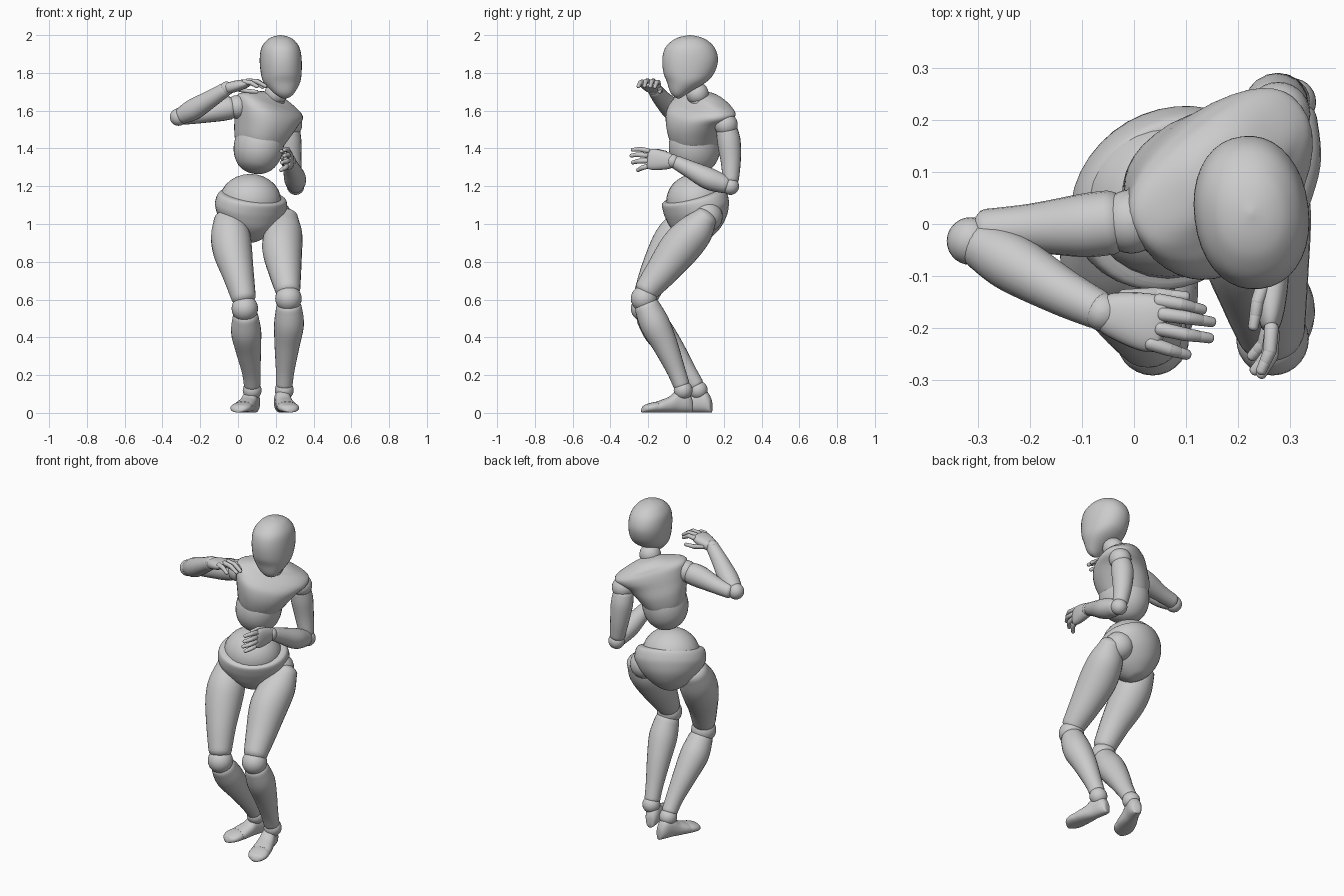
import bpy, bmesh, math
from mathutils import Vector as V


def dense(rows, k=5):
    """Catmull-Rom interpolation of rows of numbers."""
    out = []
    for i in range(len(rows) - 1):
        p0, p1, p2, p3 = (rows[max(0, min(len(rows) - 1, i + j))] for j in (-1, 0, 1, 2))
        for s in range(k):
            t = s / k
            out.append([0.5 * (2 * b + (c - a) * t + (2 * a - 5 * b + 4 * c - d) * t * t
                        + (3 * b - a - 3 * c + d) * t ** 3) for a, b, c, d in zip(p0, p1, p2, p3)])
    return out + [list(rows[-1])]


def skin(name, rings, n=24, p=2.0):
    """Skin closed superellipse rings given as (centre, half axis A, half axis B)."""
    bm = bmesh.new()
    loops = []
    for c, a, b in rings:
        loop = []
        for i in range(n):
            t = 2 * math.pi * i / n
            co, si = math.cos(t), math.sin(t)
            loop.append(bm.verts.new(c + a * math.copysign(abs(co) ** (2 / p), co)
                                     + b * math.copysign(abs(si) ** (2 / p), si)))
        loops.append(loop)
    for q, r in zip(loops, loops[1:]):
        for i in range(n):
            bm.faces.new((q[i], q[(i + 1) % n], r[(i + 1) % n], r[i]))
    bm.faces.new(loops[0][::-1])
    bm.faces.new(loops[-1])
    bmesh.ops.recalc_face_normals(bm, faces=bm.faces)
    me = bpy.data.meshes.new(name)
    bm.to_mesh(me)
    bm.free()
    ob = bpy.data.objects.new(name, me)
    bpy.context.collection.objects.link(ob)
    bpy.context.view_layer.objects.active = ob
    ob.select_set(True)
    bpy.ops.object.shade_smooth_by_angle(angle=math.radians(45))
    ob.select_set(False)
    return ob


def body(name, origin, A, B, U, rows, p=2.0):
    """Loft along U; rows are (u, half A, half B, shift A, shift B)."""
    o, A, B, U = V(origin), V(A).normalized(), V(B).normalized(), V(U).normalized()
    skin(name, [(o + U * u + A * sa + B * sb, A * max(a, .002), B * max(b, .002))
                for u, a, b, sa, sb in dense(rows)], 36, p)


def tube(name, pts, n=20, cap=0.6, k=5):
    """Round limb through (x, y, z, radius) with domed ends."""
    d = dense(pts, k)
    axis = V(d[-1][:3]) - V(d[0][:3])
    a = axis.cross(V((0, 0, 1)) if abs(axis.normalized().z) < 0.8 else V((0, 1, 0))).normalized()
    rings = []
    for i, r in enumerate(d):
        t = (V(d[min(i + 1, len(d) - 1)][:3]) - V(d[max(i - 1, 0)][:3])).normalized()
        a = (a - t * a.dot(t)).normalized()
        b = t.cross(a)
        steps = [0]
        if i == 0:
            steps = [-1.5, -1.2, -0.8, -0.4, 0]
        elif i == len(d) - 1:
            steps = [0, 0.4, 0.8, 1.2, 1.5]
        for s in steps:
            q = r[3] * math.cos(s)
            rings.append((V(r[:3]) + t * r[3] * cap * math.sin(s), a * q, b * q))
    skin(name, rings, n)


def ball(name, c, r, s=(1, 1, 1)):
    angles = [-1.55 + 3.1 * i / 14 for i in range(15)]
    skin(name, [(V(c) + V((0, 0, r * s[2] * math.sin(t))), V((r * s[0] * math.cos(t), 0, 0)),
                 V((0, r * s[1] * math.cos(t), 0))) for t in angles], 28)


# head and neck
body("head", (0, 0, 0), (1, 0.12, 0), (-0.12, 1, 0), (0, 0, 1), [
    (1.665, .010, .006, .240, -.068), (1.675, .032, .025, .241, -.070), (1.70, .060, .053, .237, -.060),
    (1.75, .096, .103, .231, -.025), (1.80, .107, .135, .229, -.012), (1.87, .110, .148, .227, -.005),
    (1.93, .101, .133, .226, -.006), (1.97, .075, .095, .226, -.006), (1.99, .044, .054, .226, -.006),
    (2.0, .004, .004, .226, -.006)], 2.15)
ball("neck_ball", (0.2, 0.06, 1.69), 0.06)
tube("neck", [(0.185, 0.08, 1.59, .06), (0.195, 0.07, 1.66, .052)])

# chest, turned toward the figure's left with the left shoulder lowered
L, F = V((.76, .6, -.27)).normalized(), V((.60, -.80, 0)).normalized()
U = F.cross(L)
body("chest", (.165, .10, 1.605), L, F, U, [
    (-.27, .03, .05, -.028, .0), (-.255, .06, .085, -.028, .0), (-.20, .112, .13, -.028, .008),
    (-.12, .147, .152, -.026, .018), (-.05, .178, .148, -.020, .022), (-.005, .203, .13, -.006, .010),
    (.025, .205, .108, -.002, -.004), (.045, .178, .092, -.002, -.010), (.065, .12, .078, 0, -.01),
    (.085, .06, .045, 0, -.01), (.09, .005, .005, 0, -.01)], 2.3)
body("ribcage", (.165, .10, 1.605), L, F, U, [
    (-.353, .005, .005, -.016, 0), (-.344, .05, .055, -.016, 0), (-.315, .092, .10, -.018, .005),
    (-.26, .122, .132, -.02, .008), (-.19, .128, .14, -.022, .01), (-.12, .11, .12, -.022, .01),
    (-.08, .06, .07, -.022, .01)])

# belly and pelvis
ball("belly", (.065, .05, 1.12), .155, (1.06, 1.0, .935))
PL, PF = V((.86, .5, 0)).normalized(), V((.47, -.83, -.3)).normalized()
body("pelvis", (.070, .05, 1.08), PL, PF, PF.cross(PL), [
    (-.175, .008, .01, 0, .01), (-.168, .045, .05, 0, .01), (-.13, .105, .105, 0, .003),
    (-.07, .163, .148, 0, -.003), (-.01, .195, .165, 0, -.008), (.03, .198, .168, 0, -.008),
    (.065, .186, .163, 0, -.005), (.075, .16, .145, 0, 0)])

# legs: hip, thigh, knee, shin, ankle
legs = {
    "right": dict(hip=(-.025, -.005, 1.03), knee=(.036, -.222, .553), ankle=(.075, .065, .12),
                  thigh=[(-.05, .0, 1.02, .08), (-.04, -.05, .94, .104), (-.027, -.10, .85, .103),
                         (.002, -.165, .73, .083), (.03, -.216, .61, .065)],
                  shin=[(.04, -.20, .51, .068), (.043, -.145, .43, .080), (.055, -.07, .33, .067),
                        (.07, .005, .22, .050), (.075, .05, .15, .044)]),
    "left": dict(hip=(.20, .11, 1.04), knee=(.267, -.222, .605), ankle=(.245, -.015, .12),
                 thigh=[(.258, .105, 1.035, .062), (.244, .05, .965, .096), (.234, -.035, .87, .106),
                        (.25, -.135, .74, .085), (.264, -.208, .65, .066)],
                 shin=[(.270, -.205, .56, .068), (.27, -.165, .47, .079), (.260, -.11, .36, .067),
                       (.25, -.055, .23, .050), (.245, -.025, .15, .044)]),
}
for side, g in legs.items():
    ball(side + "_hip", g["hip"], .084)
    tube(side + "_thigh", g["thigh"], 24)
    ball(side + "_knee", g["knee"], .070)
    tube(side + "_shin", g["shin"], 24)
    ball(side + "_ankle", g["ankle"], .05)

# feet: rows are (distance toward toe, half width, height)
for side, heel, toe in (("right", (.092, .135), (-.002, -.115)), ("left", (.220, .035), (.278, -.235))):
    h = V((*heel, 0))
    D = V((*toe, 0)) - h
    size = D.length
    D.normalize()
    W = V((-D.y, D.x, 0))
    def foot(name, rows):
        skin(name, [(h + D * (d * size) + V((0, 0, z / 2 + .002)), W * w, V((0, 0, z / 2)))
                    for d, w, z in dense(rows)], 24, 2.3)
    foot(side + "_foot", [(0, .012, .04), (.02, .025, .075), (.12, .038, .115), (.3, .042, .118),
                          (.45, .048, .085), (.6, .054, .068), (.7, .055, .058)])
    foot(side + "_toes", [(.68, .054, .058), (.78, .057, .054), (.88, .053, .046), (.96, .038, .036),
                          (1.0, .014, .018)])

# arms: shoulder, upper arm, elbow, forearm
arms = {
    "right": dict(shoulder=(-.005, .005, 1.62), elbow=(-.315, -.033, 1.566),
                  upper=[(-.045, .003, 1.615, .062), (-.1, -.003, 1.604, .061), (-.2, -.008, 1.58, .047),
                         (-.285, -.012, 1.567, .041)],
                  fore=[(-.295, -.042, 1.575, .046), (-.235, -.075, 1.607, .056), (-.14, -.13, 1.665, .046),
                        (-.07, -.165, 1.71, .038)]),
    "left": dict(shoulder=(.278, .212, 1.525), elbow=(.305, .235, 1.2),
                 upper=[(.272, .218, 1.49, .058), (.274, .228, 1.43, .062), (.283, .237, 1.33, .053),
                        (.297, .237, 1.235, .043)],
                 fore=[(.305, .205, 1.21, .048), (.302, .12, 1.24, .058), (.285, .02, 1.29, .046),
                       (.272, -.05, 1.325, .037)]),
}
for side, g in arms.items():
    ball(side + "_shoulder", g["shoulder"], .062)
    tube(side + "_upper_arm", g["upper"])
    ball(side + "_elbow", g["elbow"], .046)
    tube(side + "_forearm", g["fore"])

# hands: wrist, palm axis, width axis, then digits (root, knuckle, tip)
hands = {
    "right": ((-.06, -.17, 1.717), (.06, -.198, 1.748), (.27, .96, .05), [
        ((.048, -.148, 1.75), (.09, -.155, 1.75), (.132, -.165, 1.725)),
        ((.055, -.174, 1.757), (.105, -.181, 1.755), (.15, -.189, 1.728)),
        ((.05, -.202, 1.757), (.10, -.213, 1.755), (.146, -.22, 1.73)),
        ((.032, -.23, 1.752), (.068, -.242, 1.748), (.102, -.252, 1.728)),
        ((-.02, -.14, 1.72), (.04, -.135, 1.705), (.10, -.14, 1.70))]),
    "left": ((.27, -.07, 1.332), (.262, -.205, 1.345), (0, .1, 1), [
        ((.265, -.2, 1.388), (.262, -.245, 1.396), (.245, -.283, 1.393)),
        ((.267, -.21, 1.363), (.265, -.255, 1.367), (.245, -.29, 1.362)),
        ((.265, -.207, 1.335), (.258, -.252, 1.333), (.232, -.283, 1.325)),
        ((.260, -.195, 1.308), (.250, -.23, 1.298), (.227, -.255, 1.285)),
        ((.252, -.11, 1.375), (.238, -.15, 1.385), (.23, -.198, 1.385))]),
}
for side, (wrist, end, width, digits) in hands.items():
    w, e = V(wrist), V(end)
    D = (e - w).normalized()
    T = D.cross(V(width)).normalized()
    W = T.cross(D)
    ball(side + "_wrist", wrist, .037)
    skin(side + "_palm", [(w + D * (d * (e - w).length), W * a, T * b) for d, a, b in dense(
        [(-.05, .012, .01), (.03, .036, .027), (.3, .048, .030), (.7, .056, .026), (.95, .05, .018),
         (1.0, .03, .008)])], 24, 2.3)
    for j, (a, b, c) in enumerate(digits):
        a, b, c = V(a), V(b), V(c)
        mid = (b + c) / 2
        for s, (p, q, r) in enumerate(((a, b, .014), (b, mid, .0125), (mid, c, .011))):
            nm = "thumb" if j == 4 else "finger_%d" % (j + 1)
            tube("%s_%s_joint_%d" % (side, nm, s + 1), [(*p, r), (*q, r * .92)], 10, .8, 2)
